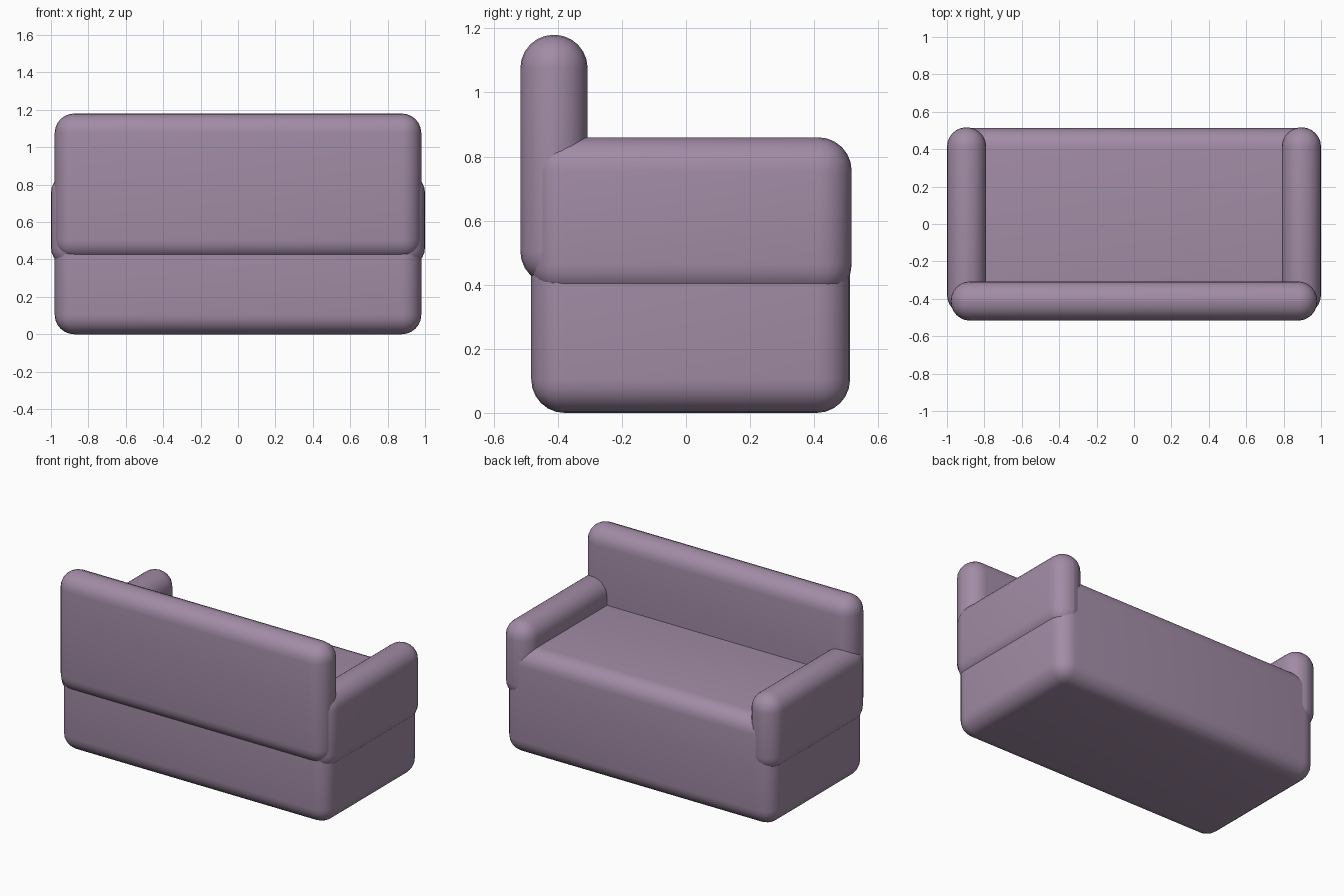
import bpy

if "Cube" in bpy.data.objects:
    bpy.data.objects.remove(bpy.data.objects["Cube"])


def cushion(name, lo, hi, radius, mat):
    """Rounded box between two corners."""
    size = [b - a for a, b in zip(lo, hi)]
    centre = [(a + b) / 2 for a, b in zip(lo, hi)]
    bpy.ops.mesh.primitive_cube_add(size=1, location=centre)
    ob = bpy.context.object
    ob.name = name
    ob.scale = size
    bpy.ops.object.transform_apply(location=False, rotation=False, scale=True)
    bevel = ob.modifiers.new("Rounding", 'BEVEL')
    bevel.width = radius
    bevel.segments = 6
    bpy.ops.object.modifier_apply(modifier=bevel.name)
    bpy.ops.object.shade_smooth_by_angle()
    ob.data.materials.append(mat)
    return ob


fabric = bpy.data.materials.new("mauve_fabric")
fabric.diffuse_color = (0.36, 0.26, 0.38, 1)
fabric.use_nodes = True
fabric.node_tree.nodes["Principled BSDF"].inputs["Base Color"].default_value = fabric.diffuse_color

# Seat block reaching the floor
cushion("seat", (-0.98, -0.483, 0), (0.98, 0.512, 0.70), 0.104, fabric)

# Backrest along the front (-y) side
cushion("backrest", (-0.98, -0.517, 0.40), (0.98, -0.307, 1.18), 0.104, fabric)

# Armrests
for side, name in ((-1, "left_armrest"), (1, "right_armrest")):
    x0, x1 = sorted((side * 0.79, side * 1.0))
    cushion(name, (x0, -0.483, 0.36), (x1, 0.517, 0.86), 0.104, fabric)
